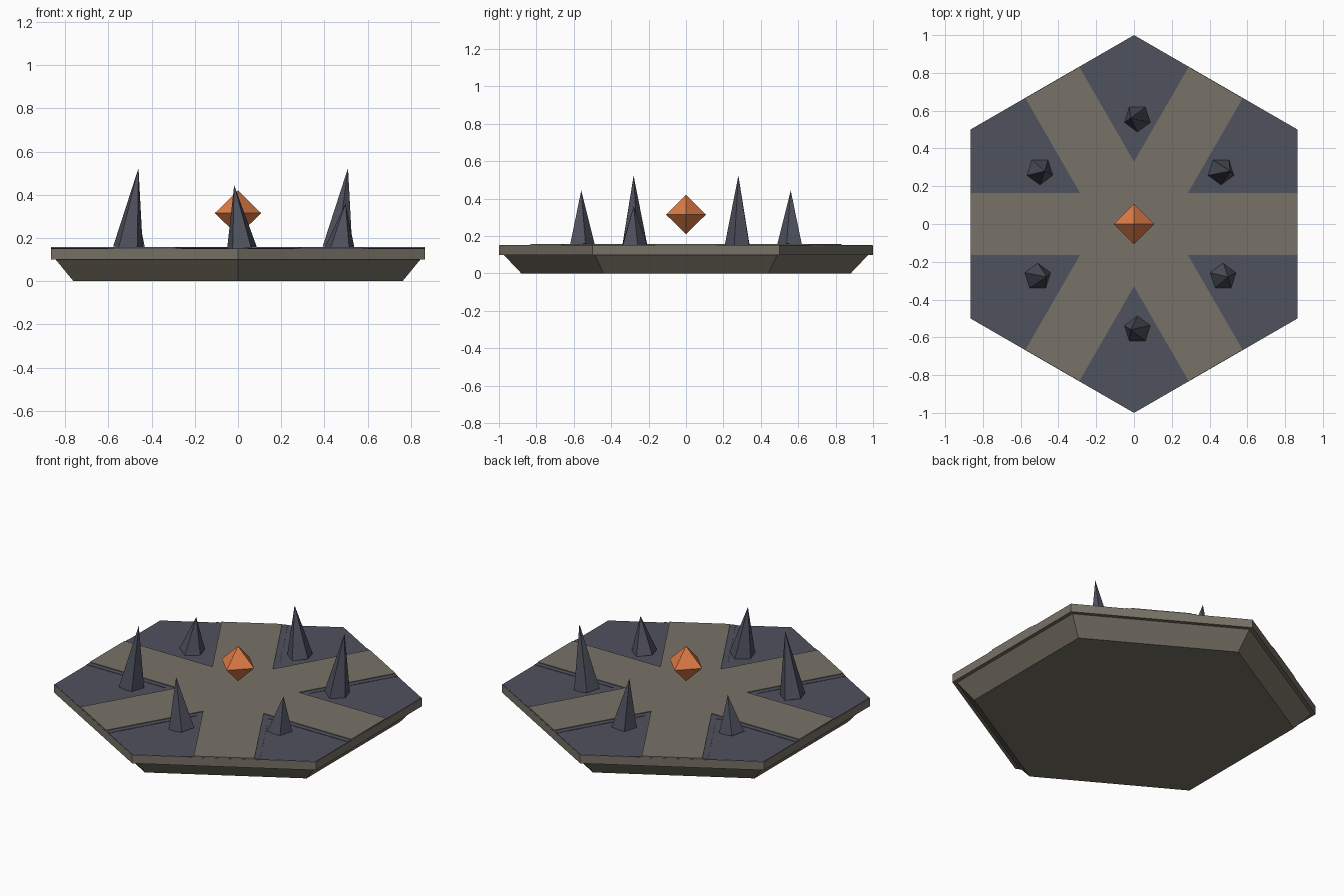
import bpy
from math import radians, cos, sin, pi, atan2
from mathutils import Euler, Vector

if "Cube" in bpy.data.objects:
    bpy.data.objects.remove(bpy.data.objects["Cube"])


def material(name, rgb):
    m = bpy.data.materials.new(name)
    m.diffuse_color = (*rgb, 1)
    m.use_nodes = True
    m.node_tree.nodes["Principled BSDF"].inputs["Base Color"].default_value = m.diffuse_color
    return m


STONE = material("warm_stone", (0.19, 0.17, 0.135))
DARK = material("dark_slate", (0.078, 0.082, 0.11))
ORANGE = material("orange_crystal", (0.72, 0.2, 0.06))


def cone(name, sides, r1, r2, z0, z1, mat, turn=0.0):
    """Low-poly prism or cone standing between z0 and z1."""
    bpy.ops.mesh.primitive_cone_add(vertices=sides, radius1=r1, radius2=r2,
                                    depth=z1 - z0, location=(0, 0, (z0 + z1) / 2),
                                    rotation=(0, 0, turn))
    ob = bpy.context.object
    ob.name = name
    ob.data.materials.append(mat)
    return ob


def strip(name, half_width, z0, z1, angle, mat):
    """Flat strip crossing the tile from edge to edge."""
    bpy.ops.mesh.primitive_cube_add(size=1, location=(0, 0, (z0 + z1) / 2),
                                    rotation=(0, 0, angle))
    ob = bpy.context.object
    ob.name = name
    ob.scale = (1.73, half_width * 2, z1 - z0)
    ob.data.materials.append(mat)


# Hexagonal tile: tapered foot, rim slab and dark ground
cone("tile_foot", 6, 0.88, 0.975, 0.0, 0.10, STONE)
cone("tile_slab", 6, 1.0, 1.0, 0.10, 0.149, STONE)
cone("dark_ground", 6, 0.998, 0.998, 0.145, 0.151, DARK)

# Three crossing paths with dark borders
for i in range(3):
    strip("path_border", 0.195, 0.146, 0.153, i * pi / 3, DARK)
    strip("path", 0.165, 0.147, 0.157, i * pi / 3, STONE)

# Leaning five-sided spikes, in opposite pairs of equal height
for angle, height, lean in ((30, 0.375, -0.13), (90, 0.295, 0.12), (150, 0.21, -0.12)):
    for flip in (0, 180):
        a = radians(angle + flip)
        side = -1 if flip else 1
        spike = cone("spike", 5, 0.073, 0.0, 0.15, 0.15 + height, DARK)
        spike.location.x, spike.location.y = 0.56 * cos(a), 0.56 * sin(a)
        spike.rotation_euler = (0, lean * side, pi if side > 0 else 0)

# Floating octahedral crystal
bpy.ops.mesh.primitive_cone_add(vertices=4, radius1=0.107, radius2=0, depth=0.105,
                                location=(0, 0, 0.3675), end_fill_type='NOTHING')
crystal = bpy.context.object
crystal.name = "floating_crystal"
crystal.data.materials.append(ORANGE)
bpy.ops.mesh.primitive_cone_add(vertices=4, radius1=0, radius2=0.107, depth=0.105,
                                location=(0, 0, 0.2625), end_fill_type='NOTHING')
lower = bpy.context.object
lower.name = "floating_crystal_lower"
lower.data.materials.append(ORANGE)
